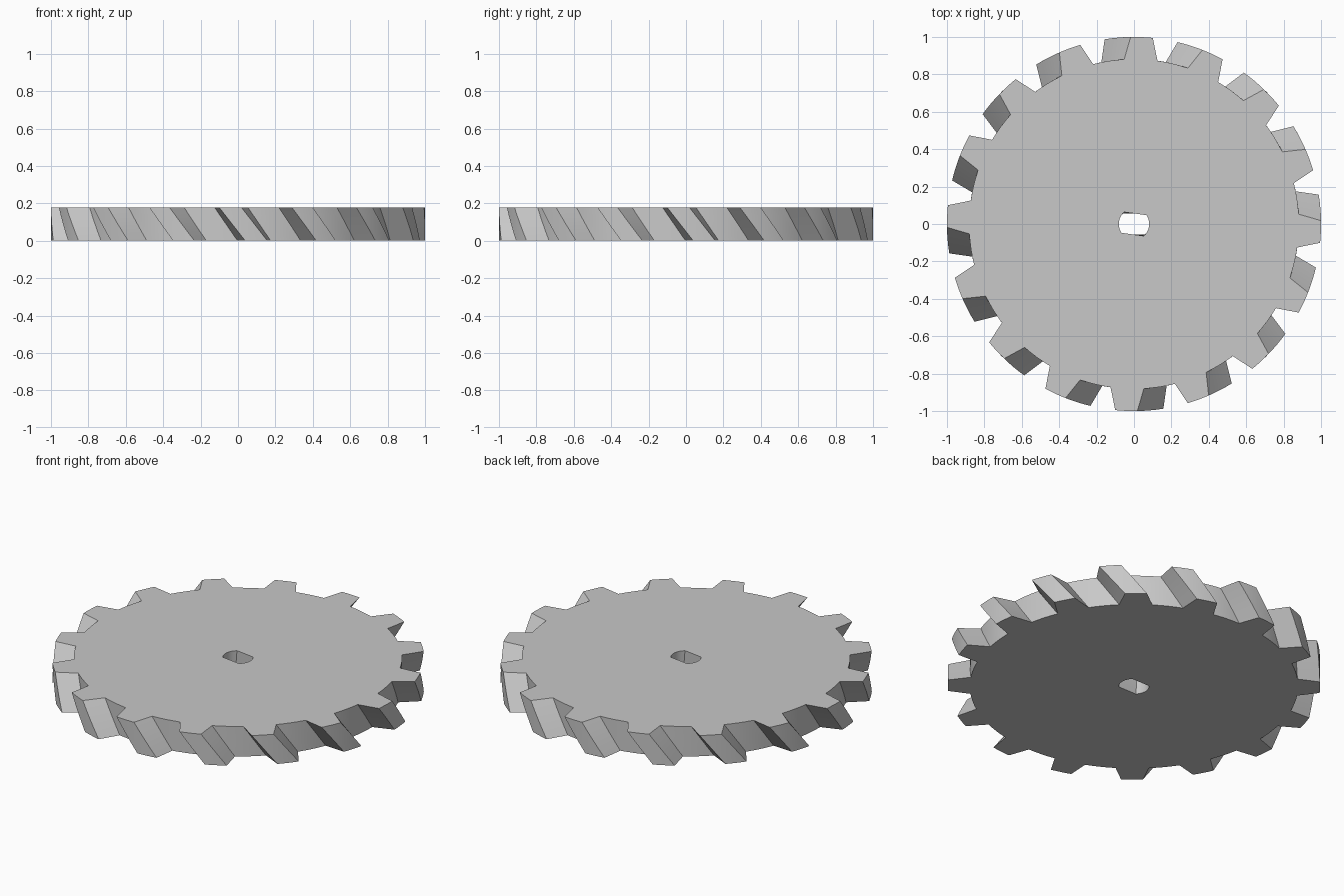
import bpy
import bmesh
import math

HEIGHT = 0.178
TEETH = 16
PITCH = 360 / TEETH
TWIST = -8.0          # degrees from bottom to top
LAYERS = 4
TIP_R, ROOT_R = 1.0, 0.882
TIP_HALF, ROOT_HALF = 3.4, 5.8   # half widths of a tooth in degrees
BORE_R, BORE_FLAT = 0.082, 0.056

cube = bpy.data.objects.get("Cube")
if cube:
    bpy.data.objects.remove(cube, do_unlink=True)


def arc(radius, start, end, steps):
    """Points along an arc, angles in degrees, both ends included."""
    return [(radius * math.cos(math.radians(start + (end - start) * i / steps)),
             radius * math.sin(math.radians(start + (end - start) * i / steps)))
            for i in range(steps + 1)]


def twisted_wall(bm, profile):
    """Sweep a closed profile upward with twist; return bottom and top edges."""
    rings = []
    for k in range(LAYERS + 1):
        t = k / LAYERS
        a = math.radians(TWIST * t)
        c, s = math.cos(a), math.sin(a)
        rings.append([bm.verts.new((x * c - y * s, x * s + y * c, HEIGHT * t))
                      for x, y in profile])
    n = len(profile)
    for low, high in zip(rings, rings[1:]):
        for i in range(n):
            j = (i + 1) % n
            bm.faces.new((low[i], low[j], high[j], high[i]))
    return [[bm.edges.get((r[i], r[(i + 1) % n])) for i in range(n)]
            for r in (rings[0], rings[-1])]


# Toothed outline: tip arc, straight flanks and root arc for each tooth
outline = []
for i in range(TEETH):
    mid = PITCH * (i + 0.25)
    outline += arc(TIP_R, mid - TIP_HALF, mid + TIP_HALF, 4)
    outline += arc(ROOT_R, mid + ROOT_HALF, mid + PITCH - ROOT_HALF, 4)

# Shaft hole with two flats
half = math.degrees(math.asin(BORE_FLAT / BORE_R))
bore = arc(BORE_R, -half, half, 6) + arc(BORE_R, 180 - half, 180 + half, 6)

# Walls, then caps between outline and shaft hole
bm = bmesh.new()
outer = twisted_wall(bm, outline)
inner = twisted_wall(bm, bore)
for out_edges, in_edges, nz in zip(outer, inner, (-1, 1)):
    bmesh.ops.triangle_fill(bm, edges=out_edges + in_edges,
                            use_beauty=True, normal=(0, 0, nz))
bmesh.ops.recalc_face_normals(bm, faces=bm.faces)

mesh = bpy.data.meshes.new("helical_gear")
bm.to_mesh(mesh)
bm.free()
gear = bpy.data.objects.new("helical_gear", mesh)
bpy.context.scene.collection.objects.link(gear)

# Plain grey material
grey = bpy.data.materials.new("light_grey")
grey.use_nodes = True
colour = (0.58, 0.58, 0.58, 1)
grey.diffuse_color = colour
for node in grey.node_tree.nodes:
    if node.type == 'BSDF_PRINCIPLED':
        node.inputs["Base Color"].default_value = colour
mesh.materials.append(grey)

# Smooth arcs, sharp tooth edges
bpy.ops.object.select_all(action='DESELECT')
gear.select_set(True)
bpy.context.view_layer.objects.active = gear
bpy.ops.object.shade_smooth_by_angle(angle=math.radians(25))
